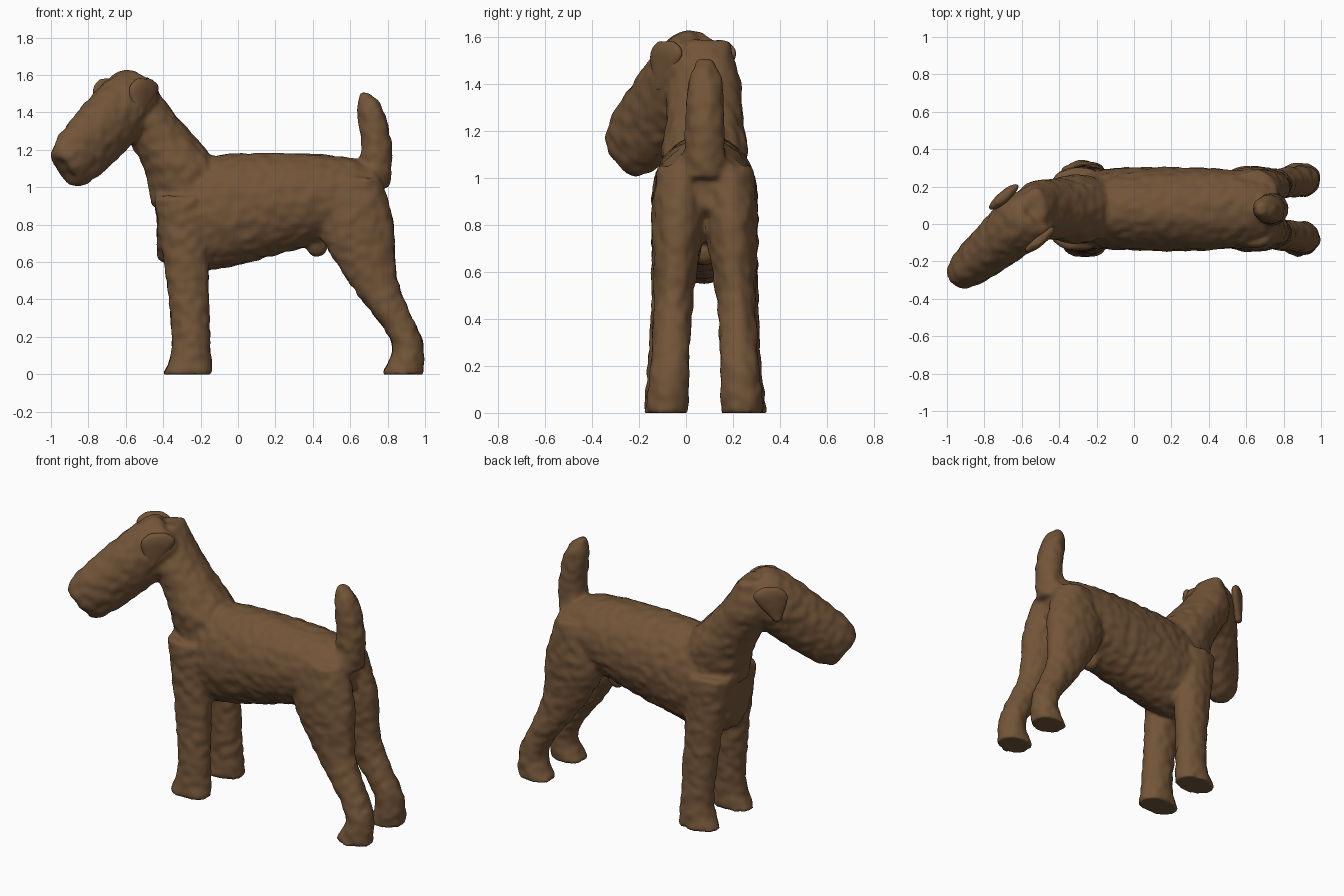
import bpy, bmesh, math
from mathutils import Matrix, Vector, noise

cube = bpy.data.objects.get("Cube")
if cube:
    bpy.data.objects.remove(cube, do_unlink=True)

# One brown coat colour
brown = bpy.data.materials.new("brown_coat")
brown.use_nodes = True
coat_colour = (.17, .09, .04, 1)
brown.diffuse_color = coat_colour
shader = brown.node_tree.nodes["Principled BSDF"]
shader.inputs["Base Color"].default_value = coat_colour

X_AXIS, Y_AXIS, Z_AXIS = Matrix.Identity(3)
SPINE = Y_AXIS * .08


def mix(start, end, amount):
    return start + (end - start) * amount


def bezier(points, amount):
    while len(points) > 1:
        points = [p.lerp(q, amount) for p, q in zip(points, points[1:])]
    return points[0]


def smooth_path(keys, steps=8):
    """Pass a smooth curve through the keys, whatever values they hold."""
    keys = [Vector(key) for key in keys]
    padded = [keys[0]] + keys + [keys[-1]]
    for before, start, end, after in zip(padded, padded[1:], padded[2:], padded[3:]):
        handles = [start, start + (end - before) / 6, end - (after - start) / 6, end]
        for step in range(steps):
            yield bezier(handles, step / steps)
    yield keys[-1]


def loft(bm, rings, u, v, sides=24):
    """Close a skin over elliptical rings: centre, half size on u, half size on v."""
    angles = [math.tau * i / sides for i in range(sides)]
    loops = [[bm.verts.new(centre + u * a * math.cos(t) + v * b * math.sin(t)) for t in angles]
             for centre, a, b in rings]
    faces = [bm.faces.new(loops[0]), bm.faces.new(loops[-1])]
    for low, high in zip(loops, loops[1:]):
        low_next, high_next = low[1:] + low[:1], high[1:] + high[:1]
        faces += [bm.faces.new(quad) for quad in zip(low, low_next, high_next, high)]
    bmesh.ops.recalc_face_normals(bm, faces=faces)


def rounded_ends(power, steps=30):
    """Yield positions along a blunt form and its fullness at each."""
    for step in range(1, steps):
        along = step / steps
        yield along, (1 - abs(along * 2 - 1) ** power) ** (1 / power)


def upright(bm, keys, base, spread_low=0, spread_high=0):
    """Loft a standing form from keys of x, z, half length and half width."""
    rings = list(smooth_path(keys))
    top = rings[-1].y
    loft(bm, [(base + X_AXIS * x + Z_AXIS * z + Y_AXIS * mix(spread_low, spread_high, z / top),
               length, width) for x, z, length, width in rings], X_AXIS, Y_AXIS)


def finish(name, bm, voxel, smooth_steps, roughness):
    """Fuse the forms into one skin, soften it and roughen the coat."""
    mesh = bpy.data.meshes.new(name)
    bm.to_mesh(mesh)
    bm.free()
    obj = bpy.data.objects.new(name, mesh)
    bpy.context.collection.objects.link(obj)
    fuse = obj.modifiers.new("fuse", "REMESH")
    fuse.mode, fuse.voxel_size = "VOXEL", voxel
    soften = obj.modifiers.new("soften", "SMOOTH")
    soften.iterations = smooth_steps
    graph = bpy.context.evaluated_depsgraph_get()
    skin = bpy.data.meshes.new_from_object(obj.evaluated_get(graph))
    obj.modifiers.clear()
    obj.data = skin
    normals = [vert.normal.copy() for vert in skin.vertices]
    for vert, normal in zip(skin.vertices, normals):
        vert.co += normal * roughness * (noise.noise(vert.co * 20) + .5)
        vert.co.z = max(vert.co.z, 0)
    skin.materials.clear()
    skin.materials.append(brown)
    skin.shade_smooth()


body = bmesh.new()

# Torso: level back, belly rising towards the rear
torso = []
for along, fullness in rounded_ends(power=3):
    back, belly = 1.18, mix(.46, .8, along)
    centre = SPINE + X_AXIS * mix(-.47, .8, along) + Z_AXIS * (back + belly) / 2
    torso.append((centre, fullness * (back - belly) / 2, fullness * .22))
loft(body, torso, Z_AXIS, Y_AXIS)

# Head: long and blunt, turned to one side and tilted down
skull, nose = Vector((-.5, .09, 1.54)), Vector((-.94, -.28, 1.08))
heading = (nose - skull).normalized()
side = heading.cross(Z_AXIS).normalized()
crown = side.cross(heading)
loft(body, [(skull.lerp(nose, along), fullness * mix(.18, .16, along), fullness * mix(.17, .1, along))
            for along, fullness in rounded_ends(power=4)], crown, side)

# Neck
upright(body, [(-.26, .9, .2, .16), (-.3, 1.1, .2, .18), (-.4, 1.25, .18, .16),
               (-.5, 1.4, .15, .15), (-.53, 1.58, .06, .1)], SPINE)

# Legs, in mirrored pairs
front_leg = [(-.27, 0, .13, .09), (-.25, .15, .1, .08), (-.27, .5, .11, .08), (-.3, .95, .15, .1)]
hind_leg = [(.88, 0, .11, .09), (.9, .18, .08, .08), (.72, .5, .13, .08),
            (.63, .8, .2, .11), (.64, 1.05, .12, .1)]
for mirror in (-1, 1):
    upright(body, front_leg, SPINE, mirror * .17, mirror * .12)
    upright(body, hind_leg, SPINE, mirror * .16, mirror * .1)

# Upright tail
upright(body, [(.72, 1, .09, .09), (.74, 1.2, .08, .08), (.71, 1.4, .07, .07),
               (.68, 1.5, .03, .03)], SPINE)

# Small belly tuft
tuft_place = Matrix.Translation(SPINE + X_AXIS * .42 + Z_AXIS * .69)
bmesh.ops.create_uvsphere(body, u_segments=16, v_segments=8, radius=.06, matrix=tuft_place)

finish("dog_body", body, voxel=.014, smooth_steps=6, roughness=.008)

# Folded ears: keys of forward shift, z, half length and half thickness
forward = Z_AXIS.cross(side)
ear = list(smooth_path([(0, 1.58, .05, .02), (0, 1.52, .1, .03), (.04, 1.37, .02, .02)]))
for name, mirror in (("right_ear", 1), ("left_ear", -1)):
    flap = bmesh.new()
    root = Vector((-.6, .03, 0)) + side * mirror * .15
    loft(flap, [(root + forward * shift + Z_AXIS * z, length, thickness)
                for shift, z, length, thickness in ear], forward, side)
    finish(name, flap, voxel=.009, smooth_steps=3, roughness=.002)
